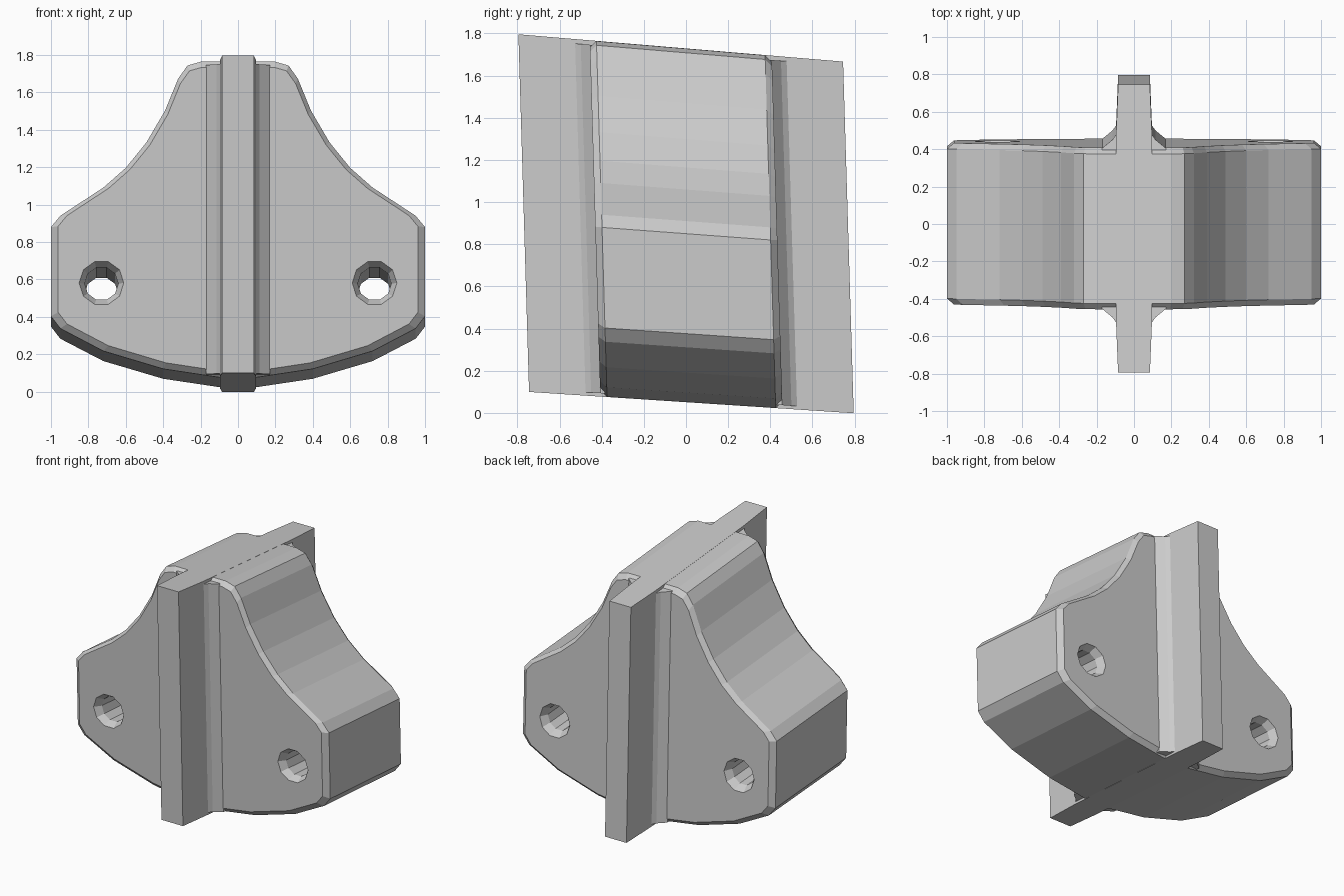
import bpy, bmesh, math
from mathutils import Vector

if "Cube" in bpy.data.objects:
    bpy.data.objects.remove(bpy.data.objects["Cube"], do_unlink=True)

grey = bpy.data.materials.new("plain grey")
grey.use_nodes = True
COLOUR = (0.6, 0.6, 0.6, 1)
grey.diffuse_color = COLOUR
grey.node_tree.nodes["Principled BSDF"].inputs["Base Color"].default_value = COLOUR


def loft(name, rings):
    """Skin a stack of equal rings and cap both ends."""
    bm = bmesh.new()
    loops = [[bm.verts.new(p) for p in ring] for ring in rings]
    n = len(loops[0])
    for a, b in zip(loops, loops[1:]):
        for i in range(n):
            j = (i + 1) % n
            bm.faces.new((a[i], a[j], b[j], b[i]))
    bm.faces.new(loops[0])
    bm.faces.new(loops[-1])
    bmesh.ops.recalc_face_normals(bm, faces=bm.faces)
    mesh = bpy.data.meshes.new(name)
    bm.to_mesh(mesh)
    bm.free()
    mesh.materials.append(grey)
    ob = bpy.data.objects.new(name, mesh)
    bpy.context.collection.objects.link(ob)
    return ob


def combine(target, tool, operation):
    """Apply a boolean and discard the tool."""
    mod = target.modifiers.new(operation, "BOOLEAN")
    mod.operation = operation
    mod.solver = "EXACT"
    mod.object = tool
    bpy.context.view_layer.objects.active = target
    bpy.ops.object.modifier_apply(modifier=mod.name)
    bpy.data.objects.remove(tool, do_unlink=True)


def mirrored(half):
    """Close a right-hand outline by mirroring it across the middle."""
    return half + [(-a, b) for a, b in reversed(half)]


# Bell-shaped body with chamfered front and back rims
half = [(0.1, 0.05), (0.4, 0.095), (0.72, 0.19), (0.95, 0.31), (1.0, 0.375),
        (1.0, 0.85), (0.95, 0.91), (0.72, 1.06), (0.6, 1.165), (0.49, 1.3),
        (0.39, 1.47), (0.32, 1.64), (0.27, 1.71), (0.2, 1.73)]
outline = mirrored(half)
MID = 0.88
body = loft("body", [
    [(x * s, y, MID + (z - MID) * s) for x, z in outline]
    for y, s in ((-0.432, 0.962), (-0.4, 1), (0.4, 1), (0.432, 0.962))])

# Upright fin through the middle, and the fillets at its root
fin_plan = mirrored([(0.085, -0.77), (0.096, -0.5), (0.096, 0.5), (0.085, 0.77)])
fillet_plan = mirrored([(0.09, -0.51), (0.115, -0.475), (0.17, -0.43),
                        (0.17, 0.43), (0.115, 0.475), (0.09, 0.51)])
for name, plan, low, high in (("fillet", fillet_plan, 0.065, 1.71),
                              ("fin", fin_plan, 0.049, 1.731)):
    part = loft(name, [[(x, y, z) for x, y in plan] for z in (low, high)])
    combine(body, part, "UNION")

# Countersunk bolt holes, one in each wing
for side in (-1, 1):
    rings = []
    for y, r in ((-0.46, 0.135), (-0.38, 0.09), (0.38, 0.09), (0.46, 0.135)):
        rings.append([Vector((side * 0.73 + r * math.cos(t), y, 0.55 + r * math.sin(t)))
                      for t in (math.tau * i / 10 for i in range(10))])
    combine(body, loft("hole_cutter", rings), "DIFFERENCE")

# Slight backward lean of the whole block
for v in body.data.vertices:
    x, y, z = v.co
    v.co = (x, y - 0.03 * (z - 0.9), z - y * (0.065 + 0.011 * z))
body.name = "finned_body"
